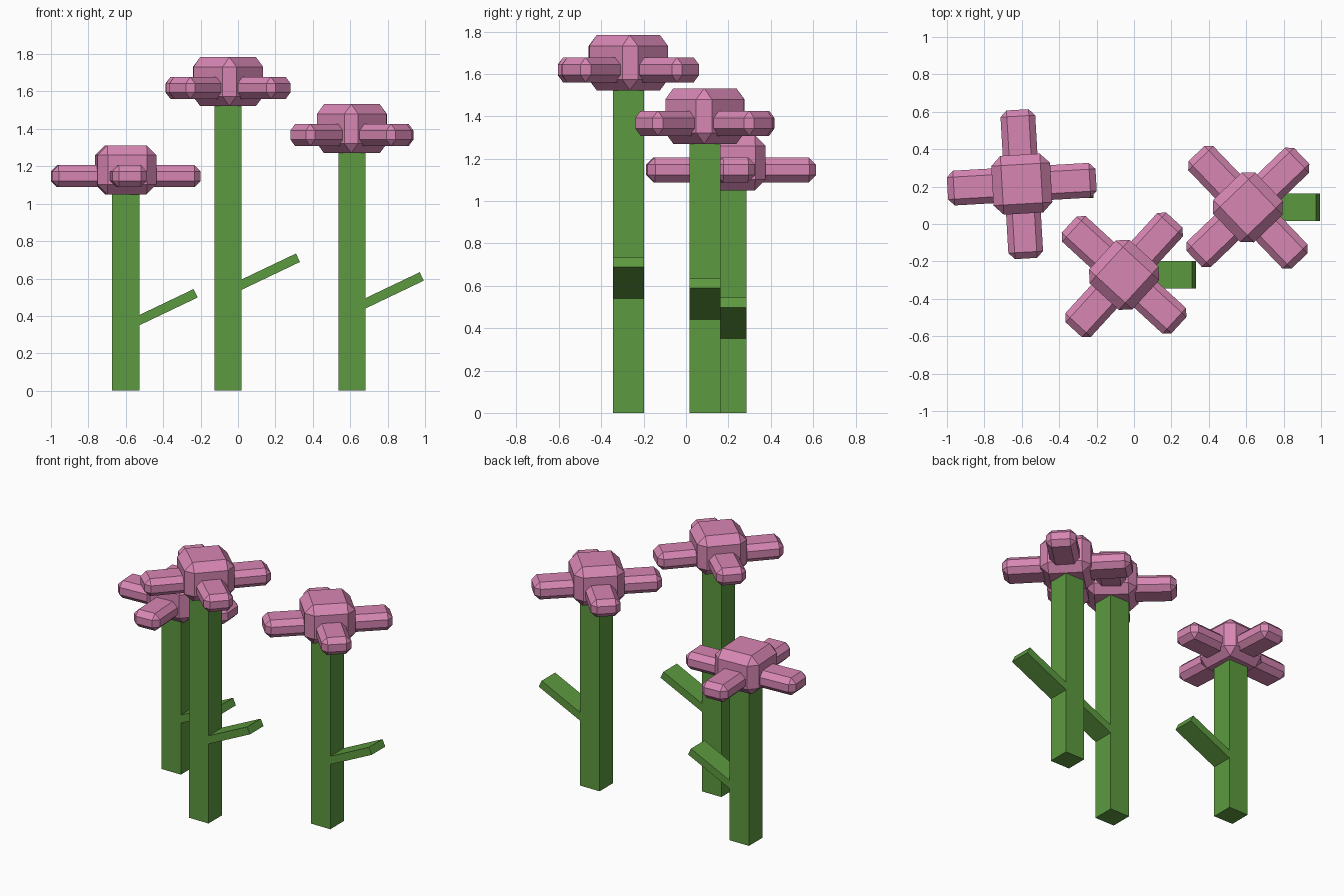
import bpy, bmesh
from math import radians
from mathutils import Matrix, Vector

if "Cube" in bpy.data.objects:
    bpy.data.objects.remove(bpy.data.objects["Cube"])

def material(name, color):
    m = bpy.data.materials.new(name)
    m.diffuse_color = color
    m.use_nodes = True
    m.node_tree.nodes["Principled BSDF"].inputs["Base Color"].default_value = m.diffuse_color
    return m

green = material("stem_green", (0.11, 0.32, 0.05, 1))
pink = material("petal_pink", (0.68, 0.24, 0.45, 1))

def box(name, size, mat, matrix, bevel=0.0):
    """Flat-shaded box, optionally chamfered, placed by a matrix."""
    bm = bmesh.new()
    bmesh.ops.create_cube(bm, size=1, matrix=Matrix.Diagonal((*size, 1)))
    if bevel:
        bmesh.ops.bevel(bm, geom=bm.edges[:], offset=bevel, segments=1,
                        affect='EDGES', profile=0.5)
    me = bpy.data.meshes.new(name)
    bm.to_mesh(me)
    bm.free()
    me.materials.append(mat)
    ob = bpy.data.objects.new(name, me)
    ob.matrix_world = matrix
    bpy.context.collection.objects.link(ob)
    return ob

STEM = 0.146
LEAF_ANGLE = radians(25.5)

def flower(tag, x, y, height, leaf_z, turn):
    base = Matrix.Translation((x, y, 0))
    # stem
    box(f"stem_{tag}", (STEM, STEM, height + 0.02), green,
        base @ Matrix.Translation((0, 0, (height + 0.02) / 2)))
    # leaf: slanted slab whose lower edge leaves the stem side at leaf_z
    start = Matrix.Translation((STEM / 2, 0, leaf_z)) @ Matrix.Rotation(-LEAF_ANGLE, 4, 'Y')
    box(f"leaf_{tag}", (0.39, STEM, 0.05), green,
        base @ start @ Matrix.Translation((0.345 - 0.195, 0, 0.025)))
    # flower centre
    spin = base @ Matrix.Rotation(radians(turn), 4, 'Z')
    box(f"flower_centre_{tag}", (0.315, 0.315, 0.262), pink,
        spin @ Matrix.Translation((0, 0, height + 0.131)), 0.052)
    # four petals
    for i in range(4):
        box(f"petal_{tag}_{i + 1}", (0.33, 0.186, 0.118), pink,
            spin @ Matrix.Rotation(radians(90 * i), 4, 'Z')
            @ Matrix.Translation((0.398 - 0.165, 0, height + 0.097)), 0.034)

flower("left", -0.60, 0.213, 1.05, 0.35, 3.3)
flower("middle", -0.053, -0.272, 1.522, 0.54, 47.5)
flower("right", 0.609, 0.089, 1.27, 0.44, 43.8)
